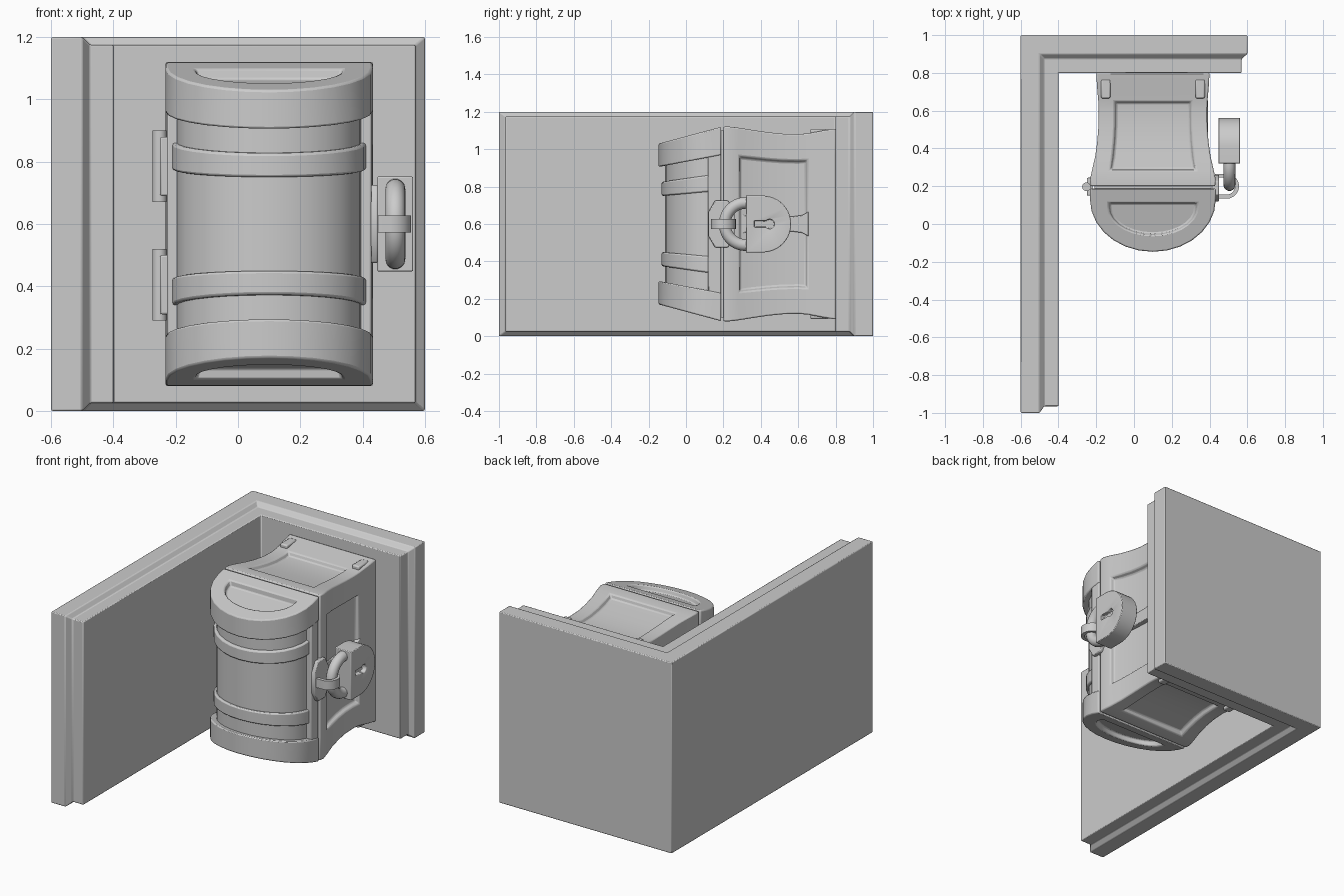
import bpy, bmesh, math
from mathutils import Vector

if "Cube" in bpy.data.objects:
    bpy.data.objects.remove(bpy.data.objects["Cube"])

CX, CZ = 0.1, 0.6          # chest centre in x and z


def finish(name, bm, bevel=0.0, seg=2):
    bmesh.ops.recalc_face_normals(bm, faces=bm.faces)
    me = bpy.data.meshes.new(name)
    bm.to_mesh(me)
    bm.free()
    ob = bpy.data.objects.new(name, me)
    bpy.context.collection.objects.link(ob)
    bpy.ops.object.select_all(action='DESELECT')
    ob.select_set(True)
    bpy.context.view_layer.objects.active = ob
    bpy.ops.object.shade_smooth_by_angle(angle=math.radians(32))
    if bevel:
        m = ob.modifiers.new("bevel", 'BEVEL')
        m.width, m.segments = bevel, seg
        m.limit_method, m.angle_limit = 'ANGLE', math.radians(35)
    return ob


def loft_bm(rings, caps=True, closed=False):
    bm = bmesh.new()
    vs = [[bm.verts.new(p) for p in r] for r in rings]
    n = len(rings[0])
    pairs = list(zip(vs, vs[1:])) + ([(vs[-1], vs[0])] if closed else [])
    for a, b in pairs:
        for i in range(n):
            j = (i + 1) % n
            bm.faces.new((a[i], a[j], b[j], b[i]))
    if caps and not closed:
        bm.faces.new(vs[0])
        bm.faces.new(vs[-1])
    return bm


def loft(name, rings, bevel=0.0, **kw):
    return finish(name, loft_bm(rings, **kw), bevel)


def box(name, x, y, z, bevel=0.0):
    return loft(name, [[(a, y[0], z[0]), (a, y[1], z[0]), (a, y[1], z[1]), (a, y[0], z[1])]
                       for a in x], bevel)


# Corner walls: stepped slab following an L, given as (depth, inset) stations
bm = bmesh.new()
levels = []
for d, i in ((0, 0), (0.1, 0), (0.125, 0.025), (0.2, 0.025)):
    path = [(-0.6 + d, -1 + i * 1.4), (-0.6 + d, 1 - d), (0.6 - i * 1.2, 1 - d)]
    levels.append([bm.verts.new((x, y, i)) for x, y in path]
                  + [bm.verts.new((x, y, 1.2 - i)) for x, y in reversed(path)])
for a, b in zip(levels, levels[1:]):
    for i in range(6):
        j = (i + 1) % 6
        bm.faces.new((a[i], a[j], b[j], b[i]))
for v in (levels[0], levels[-1]):
    bm.faces.new((v[0], v[1], v[4], v[5]))
    bm.faces.new((v[1], v[2], v[3], v[4]))
finish("corner_walls", bm, 0.005)

# Chest body: flared loft along y, with a recessed panel on each side
stations = [(0.2, .33, .52), (0.235, .333, .52), (0.285, .322, .514), (0.36, .305, .502),
            (0.44, .294, .49), (0.52, .288, .482), (0.6, .287, .48), (0.65, .289, .484),
            (0.73, .296, .499), (0.8, .3, .51)]
P = 0.71
side = [(-1, -1), (-P, -1), (P, -1), (1, -1), (1, -P), (1, P),
        (1, 1), (P, 1), (-P, 1), (-1, 1), (-1, P), (-1, -P)]
bm = loft_bm([[(CX + u * a, y, CZ + w * h) for u, w in side] for y, a, h in stations])
bmesh.ops.recalc_face_normals(bm, faces=bm.faces)
for axis in (0, 2):
    for sgn in (-1, 1):
        panel = []
        for f in bm.faces:
            c = f.calc_center_median()
            n = f.normal
            other = abs(c.x - CX) if axis == 2 else abs(c.z - CZ)
            if n[axis] * sgn > 0.8 and 0.285 < c.y < 0.65 and other < 0.02:
                panel.append(f)
        bmesh.ops.inset_region(bm, faces=panel, thickness=0.012, depth=-0.025,
                               use_even_offset=True)
finish("chest_body", bm, 0.007)

# Central strap inside the front panel, flared at its ends
strap = [(0.28, .065), (0.31, .047), (0.36, .04), (0.57, .04), (0.62, .047), (0.655, .065)]
loft("front_strap", [[(0.34, y, CZ - w), (0.393, y, CZ - w), (0.393, y, CZ + w),
                      (0.34, y, CZ + w)] for y, w in strap], 0.004)

# Small corner tabs on the chest ends
for sx in (-1, 1):
    for sz in (-1, 1):
        x, z = CX + sx * 0.25, CZ + sz * 0.493
        box("corner_tab", (x - .025, x + .025), (0.665, 0.765), (z - .015, z + .015), 0.008)


# Lid: arched sections whose length tapers toward the crown
def half_len(y):
    return 0.43 + (y + 0.145) / 0.335 * 0.09


def section(a, apex, t, cy=0.13, base=0.188, n=14):
    pts = [(-a, base)]
    for k in range(n + 1):
        ang = math.pi * k / n
        pts.append((-a * math.cos(ang), cy - (cy - apex) * math.sin(ang)))
    pts.append((a, base))
    return [(CX + x, y, CZ + t * half_len(y)) for x, y in pts]


loft("lid_shell", [section(.297, -.112, t) for t in (-.88, .88)])
for s in (-1, 1):
    loft("lid_band", [section(.312, -.13, s * t) for t in (.345, .52)], 0.008)
    loft("lid_end_band", [section(.333, -.147, s * .71), section(.333, -.147, s),
                          section(.235, -.06, s, .09, .112),
                          section(.225, -.05, s * .93, .09, .108)], 0.007)
loft("lid_rim", [[(CX + u * .328, y, CZ + w * .99 * half_len(y))
                  for u, w in ((-1, -1), (1, -1), (1, 1), (-1, 1))]
                 for y in (.118, .187)], 0.006)
box("lid_seam", (CX - .31, CX + .31), (.18, .21), (CZ - .5, CZ + .5))


def tube(name, path, normal, r, n=14):
    # round tube along a planar path
    rings = []
    N = Vector(normal)
    for i, p in enumerate(path):
        t = (Vector(path[min(i + 1, len(path) - 1)]) - Vector(path[max(i - 1, 0)])).normalized()
        b = t.cross(N)
        rings.append([Vector(p) + r * (math.cos(2 * math.pi * k / n) * N
                     + math.sin(2 * math.pi * k / n) * b) for k in range(n)])
    return loft(name, rings)


# Hinges on the rear side
for z in (0.405, 0.785):
    box("hinge_plate", (-.25, -.22), (.15, .245), (z - .095, z + .095), 0.006)
    tube("hinge_pin", [(-.252, .197, z - .115), (-.252, .197, z + .115)], (1, 0, 0), .023)

# Hasp plate: elongated octagon
octo = [(-.07, -.065), (-.035, -.125), (.035, -.125), (.07, -.065),
        (.07, .065), (.035, .125), (-.035, .125), (-.07, .065)]
loft("hasp_plate", [[(x, .19 + u, CZ + w) for u, w in octo] for x in (.415, .45)], 0.005)

# Staple: flat strip bent into a U
rings = []
for k in range(-1, 14):
    a = math.pi * min(max(k, 0), 12) / 12
    x0 = .43 if k in (-1, 13) else .49
    ring = []
    for r, z in ((.045, -.028), (.066, -.028), (.066, .028), (.045, .028)):
        ring.append((x0 + r * math.sin(a), .2 - r * math.cos(a), CZ + z))
    rings.append(ring)
loft("staple", rings)

# Padlock shackle
LX = .505
arc = [(LX, .32 - .113 * math.sin(math.pi * k / 20), CZ - .113 * math.cos(math.pi * k / 20))
       for k in range(21)]
tube("shackle", [(LX, .36, CZ - .113)] + arc + [(LX, .36, CZ + .113)], (1, 0, 0), .032)

# Padlock body: flat edge in front, half round behind
shape = [(.32, CZ - .152), (.32, CZ + .152)]
shape += [(.41 + .152 * math.cos(math.pi * (.5 - k / 20)), CZ + .152 * math.sin(math.pi * (.5 - k / 20)))
          for k in range(21)]
lock = loft("padlock_body", [[(x, y, z) for y, z in shape] for x in (.447, .562)])

# Keyhole cut: slot ending in a wider round
key = [(.365, CZ - .017), (.365, CZ + .017), (.42, CZ + .017)]
key += [(.447 + .026 * math.cos(a), CZ + .026 * math.sin(a))
        for a in [math.radians(140 - 28 * k) for k in range(11)]]
key.append((.42, CZ - .017))
cutter = loft("keyhole_cutter", [[(x, y, z) for y, z in key] for x in (.535, .6)])
cutter.hide_render = True
cutter.hide_set(True)
m = lock.modifiers.new("keyhole", 'BOOLEAN')
m.operation, m.object, m.solver = 'DIFFERENCE', cutter, 'EXACT'
m = lock.modifiers.new("bevel", 'BEVEL')
m.width, m.segments, m.limit_method, m.angle_limit = .004, 2, 'ANGLE', math.radians(40)
